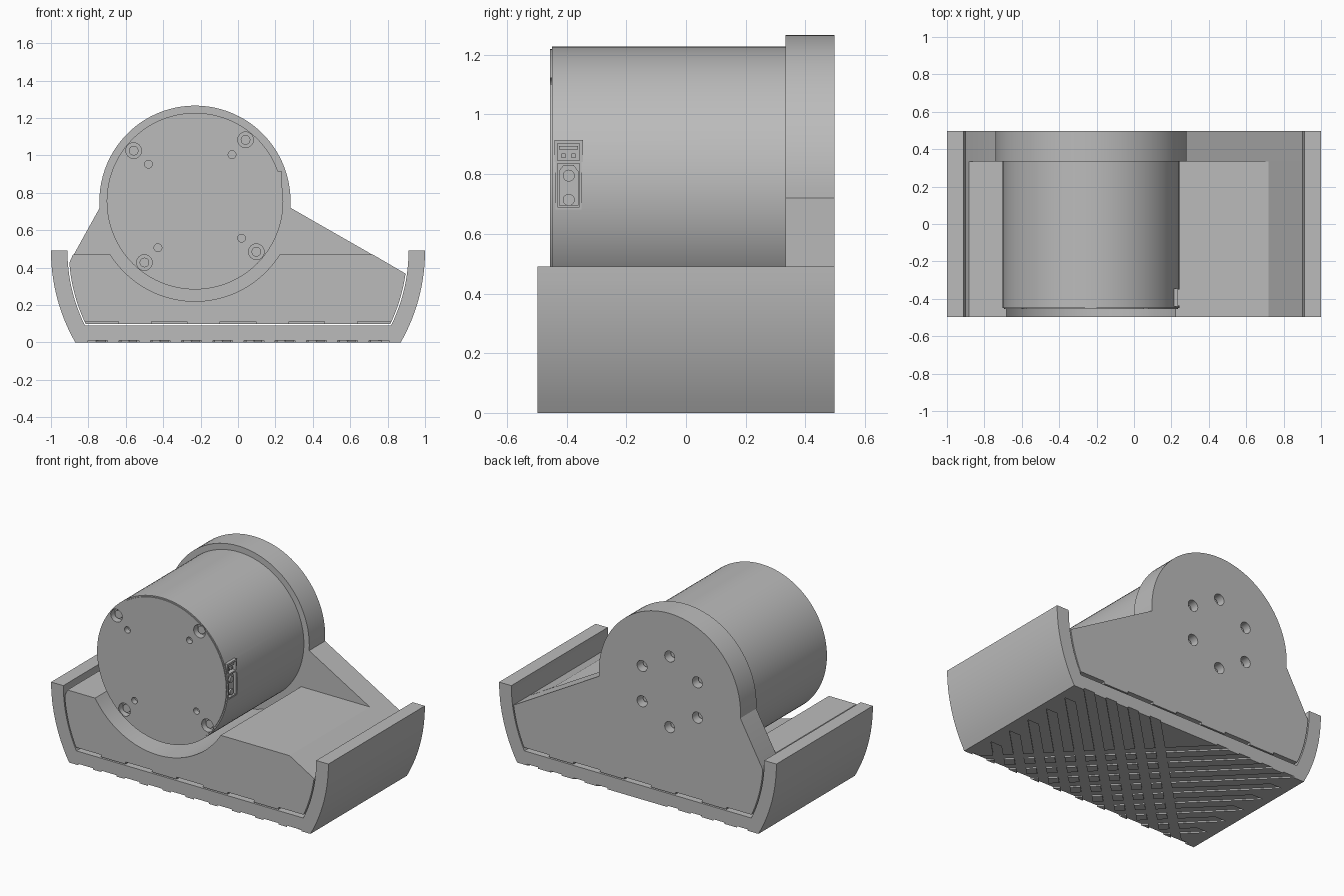
import bpy, bmesh, math
from math import sin, cos, pi, radians
from mathutils import Matrix, Vector

cube = bpy.data.objects.get("Cube")
if cube:
    bpy.data.objects.remove(cube, do_unlink=True)

grey = bpy.data.materials.new("plain grey")
grey.use_nodes = True
tone = (0.5, 0.5, 0.5, 1)
grey.diffuse_color = tone
grey.node_tree.nodes["Principled BSDF"].inputs["Base Color"].default_value = tone

CX, CZ = -0.23, 0.755      # motor axis
FRONT, BACK = -0.497, 0.497


def finish(name, bm):
    bmesh.ops.recalc_face_normals(bm, faces=bm.faces)
    mesh = bpy.data.meshes.new(name)
    bm.to_mesh(mesh)
    bm.free()
    mesh.materials.append(grey)
    obj = bpy.data.objects.new(name, mesh)
    bpy.context.collection.objects.link(obj)
    return obj


def add_prism(bm, points, offset):
    """Closed outline swept along a straight offset."""
    face = bm.faces.new([bm.verts.new(p) for p in points])
    swept = bmesh.ops.extrude_face_region(bm, geom=[face])["geom"]
    bmesh.ops.translate(bm, vec=offset, verts=[v for v in swept if isinstance(v, bmesh.types.BMVert)])


def profile(name, outline, y0, y1):
    """Front outline of (x, z) pairs, extruded from y0 to y1."""
    bm = bmesh.new()
    add_prism(bm, [(x, y0, z) for x, z in outline], (0, y1 - y0, 0))
    return finish(name, bm)


def arc(r, start, end, n, cx=CX, cz=CZ):
    angles = [radians(start + (end - start) * i / n) for i in range(n + 1)]
    return [(cx + r * cos(a), cz + r * sin(a)) for a in angles]


def discs(name, spots, r, y0, y1, n=24):
    """Cylinders along y at each (x, z) spot."""
    bm = bmesh.new()
    for x, z in spots:
        add_prism(bm, [(px, y0, pz) for px, pz in arc(r, 0, 360, n, x, z)[:-1]], (0, y1 - y0, 0))
    return finish(name, bm)


def boxes(name, spans):
    """Boxes given as pairs of low and high corners."""
    bm = bmesh.new()
    for lo, hi in spans:
        lo, hi = Vector(lo), Vector(hi)
        m = Matrix.Translation((lo + hi) / 2) @ Matrix.Diagonal((*(hi - lo), 1))
        bmesh.ops.create_cube(bm, size=1, matrix=m)
    return finish(name, bm)


def activate(obj):
    bpy.ops.object.select_all(action='DESELECT')
    obj.select_set(True)
    bpy.context.view_layer.objects.active = obj


def cut(obj, cutter):
    mod = obj.modifiers.new("cut", 'BOOLEAN')
    mod.operation, mod.solver, mod.object = 'DIFFERENCE', 'EXACT', cutter
    activate(obj)
    bpy.ops.object.modifier_apply(modifier=mod.name)
    bpy.data.objects.remove(cutter, do_unlink=True)


def smooth(obj):
    activate(obj)
    bpy.ops.object.shade_smooth_by_angle(angle=radians(25))


def side(top_x, r, z_low, n=12):
    """Bowed wall from its upright top down to z_low."""
    zs = [0.49 + (z_low - 0.49) * i / n for i in range(n + 1)]
    return [(top_x - r + math.sqrt(r * r - (0.49 - z) ** 2), z) for z in zs]


def mirrored(points):
    return [(-x, z) for x, z in reversed(points)]


# Outer tray: bowed walls and a thick floor
outer, inner = side(1.0, 0.99, 0), side(0.912, 0.9, 0.09)
tray = profile("outer_tray", outer + mirrored(outer) + mirrored(inner)[::-1] + inner[::-1], FRONT, BACK)

# Diagonal tread grooves under the tray
for slant in (1, -1):
    bm = bmesh.new()
    for i in range(10):
        x0 = -0.75 + i * 0.167
        x1 = max(-0.78, min(0.78, x0 + slant))
        y1 = -0.51 + abs(x1 - x0)
        if abs(x1 - x0) > 0.95:
            y1, x1 = 0.51, x0 + slant * 1.02
        ring = [(x0 - 0.04, -0.51), (x0 + 0.04, -0.51), (x1 + 0.04, y1), (x1 - 0.04, y1)]
        add_prism(bm, [(x, y, -0.02) for x, y in ring], (0, 0, 0.029))
    cut(tray, finish("tread_cutter", bm))
smooth(tray)

# Cradle insert with a round saddle for the motor
wall = [p for p in side(0.904, 0.9, 0.098) if p[1] < 0.36]
left_wall = [p for p in side(0.904, 0.9, 0.098) if p[1] < 0.43]
bed = [(0.9, 0.365)] + wall + mirrored(left_wall) + [(-0.9, 0.43), (-0.882, 0.47)]
saddle = arc(0.535, 212.2, 327.8, 40)
cradle = profile("cradle", bed + saddle + [(0.72, 0.47)], FRONT, 0.335)
slots = [(-0.735 + i * 0.3675, y) for i in range(5) for y in (FRONT, BACK)]


def slot_cutter():
    return boxes("slot_cutter", [((x - 0.095, y - 0.08, 0.08), (x + 0.095, y + 0.08, 0.112)) for x, y in slots])


cut(cradle, slot_cutter())
smooth(cradle)

# Back plate with rounded head
head = arc(0.511, 184, 356.0 - 360, 48)
plate = profile("back_plate", bed[:-1] + head + [(0.28, 0.72)], 0.333, BACK)
cut(plate, slot_cutter())
bolts = arc(0.23, 30, 330, 5)
cut(plate, discs("bolt_cutter", bolts, 0.036, 0.43, 0.6))
smooth(plate)
smooth(discs("back_bolts", bolts, 0.022, 0.425, 0.455, 12))

# Motor body and front cap
motor = discs("motor_body", [(CX, CZ)], 0.472, -0.449, 0.34, 96)
cap = discs("motor_cap", [(CX, CZ)], 0.464, -0.455, -0.44, 96)
screws = arc(0.425, 50.5, 320.5, 3)
pins = arc(0.318, 51.5, 321.5, 3)
for part in (motor, cap):
    cut(part, discs("screw_cutter", screws, 0.042, -0.6, -0.41))
    cut(part, discs("pin_cutter", pins, 0.021, -0.6, -0.42, 16))

# Socket opening in the motor's side
cut(motor, boxes("socket_cutter", [((0.17, -0.437, 0.682), (0.4, -0.35, 0.91))]))
smooth(motor)
smooth(cap)
smooth(discs("screw_heads", screws, 0.026, -0.435, -0.405, 16))

# Socket frame, keyed plug and round contacts
frame = boxes("socket_frame", [((0.15, -0.441, 0.678), (0.234, -0.346, 0.914))])
cut(frame, boxes("frame_cutter", [((0.205, -0.43, 0.69), (0.4, -0.357, 0.835)),
                                  ((0.205, -0.43, 0.845), (0.4, -0.357, 0.902))]))
bm = bmesh.new()
key = [(-0.426, 0.695), (-0.361, 0.695), (-0.361, 0.81), (-0.376, 0.83), (-0.411, 0.83), (-0.426, 0.81)]
add_prism(bm, [(0.2, y, z) for y, z in key], (0.02, 0, 0))
finish("socket_plug", bm)
bm = bmesh.new()
for z in (0.714, 0.795):
    add_prism(bm, [(0.21, y, pz) for y, pz in arc(0.02, 0, 360, 16, -0.393, z)[:-1]], (0.02, 0, 0))
smooth(finish("socket_contacts", bm))
boxes("signal_contacts", [((0.2, y - 0.007, 0.855), (0.222, y + 0.007, 0.87)) for y in (-0.41, -0.377)]
      + [((0.2, -0.425, 0.882), (0.225, -0.362, 0.895))])
